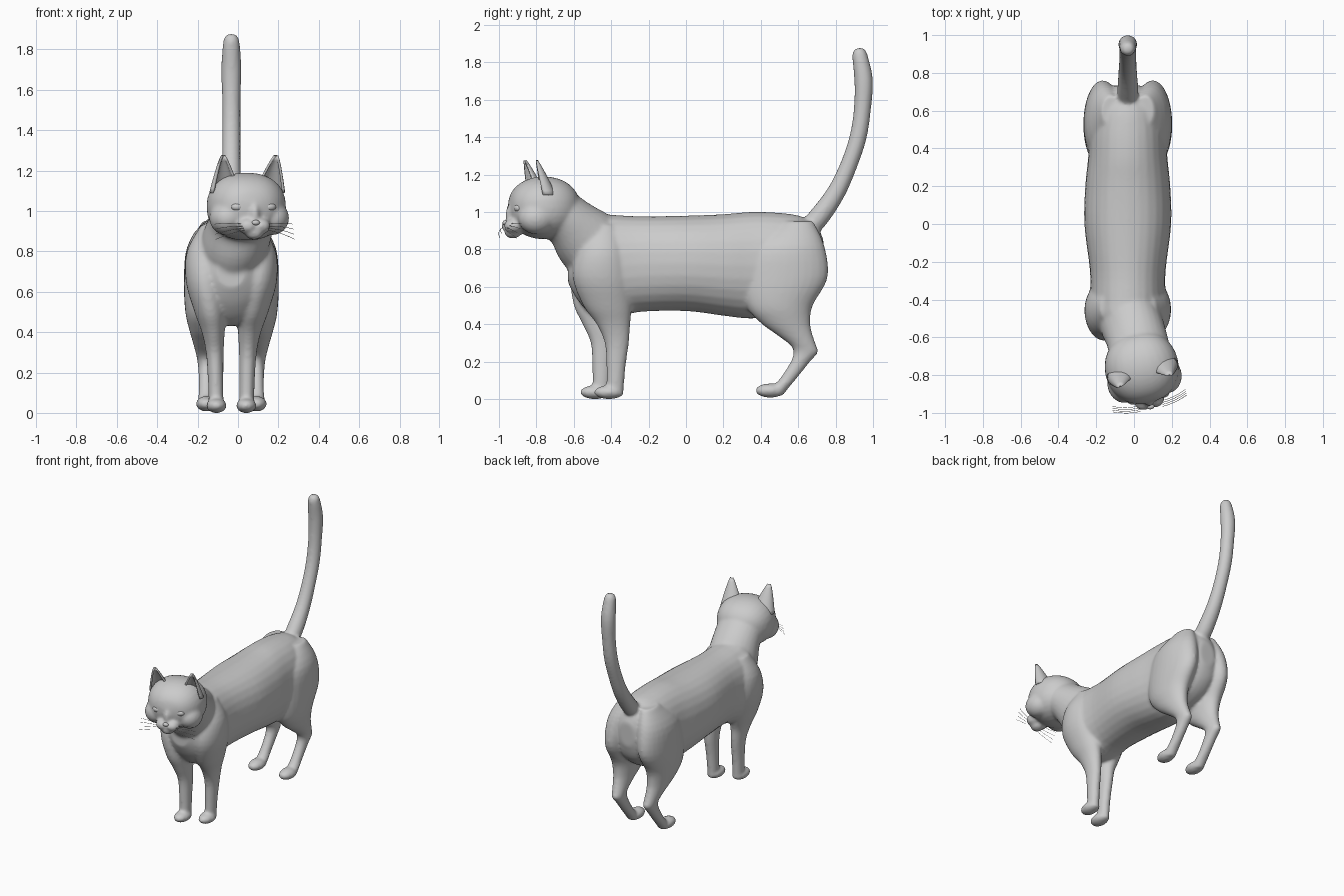
import bpy, bmesh
from math import sin, cos, pi, radians
from mathutils import Vector, Matrix

if "Cube" in bpy.data.objects:
    bpy.data.objects.remove(bpy.data.objects["Cube"])

CX = -0.033                                   # centre line of the trunk
HEAD = Matrix.Translation((0.042, -0.765, 1.02)) @ Matrix.Rotation(radians(13), 4, 'Z')
X = Vector((1, 0, 0))


def spline(st, sub=4):
    """Catmull-Rom interpolation of station tuples."""
    st = [Vector(s) for s in st]
    out = []
    for i in range(len(st) - 1):
        a, b, c, d = st[max(i - 1, 0)], st[i], st[i + 1], st[min(i + 2, len(st) - 1)]
        for k in range(sub):
            t = k / sub
            out.append(0.5 * (2 * b + (c - a) * t + (2 * a - 5 * b + 4 * c - d) * t * t
                              + (3 * b - a - 3 * c + d) * t ** 3))
    return out + [st[-1]]


def loft(bm, stations, axis=None, power=2.0, seg=28, mat=Matrix()):
    """Closed tube; stations are (x, y, z, half width, half depth)."""
    st = spline(stations)
    rings = []
    for i, s in enumerate(st):
        t = st[min(i + 1, len(st) - 1)] - st[max(i - 1, 0)]
        t = Vector(t[:3])
        v = {'y': Vector((0, 0, 1)), 'z': Vector((0, 1, 0))}.get(axis) or t.cross(X).normalized()
        ring = []
        for k in range(seg):
            c, n = cos(2 * pi * k / seg), sin(2 * pi * k / seg)
            c = abs(c) ** (2 / power) * (1 if c > 0 else -1)
            n = abs(n) ** (2 / power) * (1 if n > 0 else -1)
            ring.append(bm.verts.new(mat @ (Vector(s[:3]) + X * s[3] * c + v * s[4] * n)))
        rings.append(ring)
    for a, b in zip(rings, rings[1:]):
        for k in range(seg):
            j = (k + 1) % seg
            bm.faces.new((a[k], a[j], b[j], b[k]))
    bm.faces.new(rings[0][::-1])
    bm.faces.new(rings[-1])


def ball(bm, loc, rad, mat=Matrix()):
    m = mat @ Matrix.Translation(loc) @ Matrix.Diagonal((*rad, 1))
    bmesh.ops.create_uvsphere(bm, u_segments=24, v_segments=16, radius=1, matrix=m)


def finish(bm, name):
    bmesh.ops.recalc_face_normals(bm, faces=bm.faces)
    for f in bm.faces:
        f.smooth = True
    me = bpy.data.meshes.new(name)
    bm.to_mesh(me)
    bm.free()
    ob = bpy.data.objects.new(name, me)
    bpy.context.collection.objects.link(ob)
    return ob


bm = bmesh.new()

# trunk: (y, top, bottom, half width)
trunk = [(-.63, .78, .62, .07), (-.58, .91, .53, .145), (-.5, .99, .45, .185), (-.4, .985, .43, .2),
         (-.25, .977, .465, .2), (0, .98, .47, .23), (.2, .988, .445, .225), (.35, 1.0, .43, .21),
         (.5, .995, .45, .2), (.62, .975, .5, .17), (.7, .92, .58, .12), (.735, .85, .68, .06)]
loft(bm, [(CX, y, (t + b) / 2, w, (t - b) / 2) for y, t, b, w in trunk], 'y', 2.2)

# neck
loft(bm, [(.04, -.73, 1.02, .165, .15), (.02, -.63, .95, .165, .142),
          (-.01, -.54, .86, .17, .178), (CX, -.44, .76, .17, .19)])

# tail
tail = [(.62, .88, .05), (.70, .96, .056), (.80, 1.1, .05), (.87, 1.25, .046), (.92, 1.4, .046),
        (.943, 1.55, .046), (.95, 1.7, .05), (.932, 1.82, .043), (.925, 1.86, .034), (.922, 1.876, .018)]
loft(bm, [(CX, y, z, r, r) for y, z, r in tail], seg=20)

# legs: (side offset, y, z, half width, half depth)
hind = [(.09, .60, .95, .05, .08), (.12, .545, .82, .1, .195), (.135, .53, .65, .1, .228),
        (.14, .5, .5, .088, .178), (.138, .53, .41, .07, .135), (.135, .575, .35, .056, .1),
        (.13, .625, .29, .045, .07), (.127, .64, .25, .04, .066), (.125, .612, .2, .038, .052),
        (.125, .555, .12, .037, .045), (.125, .505, .06, .04, .045), (.125, .48, .02, .035, .04)]
fore = [(.1, -.44, .93, .05, .07), (.125, -.45, .8, .095, .13), (.127, -.45, .65, .098, .155),
        (.105, -.42, .5, .078, .13), (.09, -.388, .4, .057, .09), (.082, -.37, .3, .044, .065),
        (.078, -.374, .18, .039, .052), (.076, -.378, .08, .037, .047), (.076, -.38, .015, .035, .045)]
for s in (-1, 1):
    step = -.075 if s < 0 else 0              # one fore leg is a step ahead
    loft(bm, [(CX + s * x, y, z, a, b) for x, y, z, a, b in hind], 'z')
    loft(bm, [(CX + s * x, y + step * min(1, max(0, (.7 - z) / .3)), z, a, b)
              for x, y, z, a, b in fore], 'z')
    ball(bm, (CX + s * .125, .45, .045), (.051, .08, .038))
    ball(bm, (CX + s * .074, -.412 + step, .036), (.051, .08, .037))

# skull, brow, muzzle, chin, cheeks
skull = []
for i in range(11):
    a = pi * (.04 + .92 * i / 10)
    r = sin(a) ** .85
    skull.append((0, .005 - .19 * cos(a), .002, .196 * r, .168 * r))
loft(bm, skull, 'y', 2.25, mat=HEAD)
ball(bm, (0, -.17, -.035), (.026, .035, .06), HEAD)
ball(bm, (0, -.165, -.132), (.045, .045, .03), HEAD)
for s in (-1, 1):
    ball(bm, (s * .033, -.167, -.095), (.05, .052, .04), HEAD)
    ball(bm, (s * .115, -.06, -.055), (.085, .1, .085), HEAD)

body = finish(bm, "cat_body")
rm = body.modifiers.new("Blend", 'REMESH')
rm.mode, rm.voxel_size, rm.use_smooth_shade = 'VOXEL', .01, True
sm = body.modifiers.new("Soften", 'SMOOTH')
sm.factor, sm.iterations = .5, 8

# nose
bm = bmesh.new()
ball(bm, (0, -.207, -.078), (.02, .014, .013), HEAD)
finish(bm, "nose")

for s, side in ((-1, "right"), (1, "left")):
    # cupped ear
    bm = bmesh.new()
    rows = []
    for j in range(9):
        t = j / 8
        c = Vector((s * .112, -.015, .07)).lerp(Vector((s * .134, -.068, .253)), t)
        r = .006 + .068 * (1 - t) ** .85
        row = []
        for k in range(15):
            a = radians(-105 + 15 * k + s * 12)
            row.append(bm.verts.new(HEAD @ (c + Vector((r * sin(a), r * .75 * cos(a), 0)))))
        rows.append(row)
    for a, b in zip(rows, rows[1:]):
        for k in range(14):
            bm.faces.new((a[k], a[k + 1], b[k + 1], b[k]))
    ear = finish(bm, side + "_ear")
    so = ear.modifiers.new("Thickness", 'SOLIDIFY')
    so.thickness, so.offset = .012, 0

    # eye
    bm = bmesh.new()
    ball(bm, (s * .08, -.152, .0), (.034, .025, .022), HEAD)
    finish(bm, side + "_eye")

    # whiskers
    cu = bpy.data.curves.new(side + "_whiskers", 'CURVE')
    cu.dimensions, cu.bevel_depth, cu.bevel_resolution = '3D', .0012, 0
    for k in range(4):
        sp = cu.splines.new('POLY')
        sp.points.add(4)
        for i, p in enumerate(sp.points):
            t = i / 4
            q = HEAD @ Vector((s * (.06 + .14 * t), -.19 - .01 * k + .03 * t * t,
                               -.085 - .01 * k + (.02 - .015 * k) * t - .02 * t * t))
            p.co = (*q, 1)
    bpy.context.collection.objects.link(bpy.data.objects.new(side + "_whiskers", cu))
